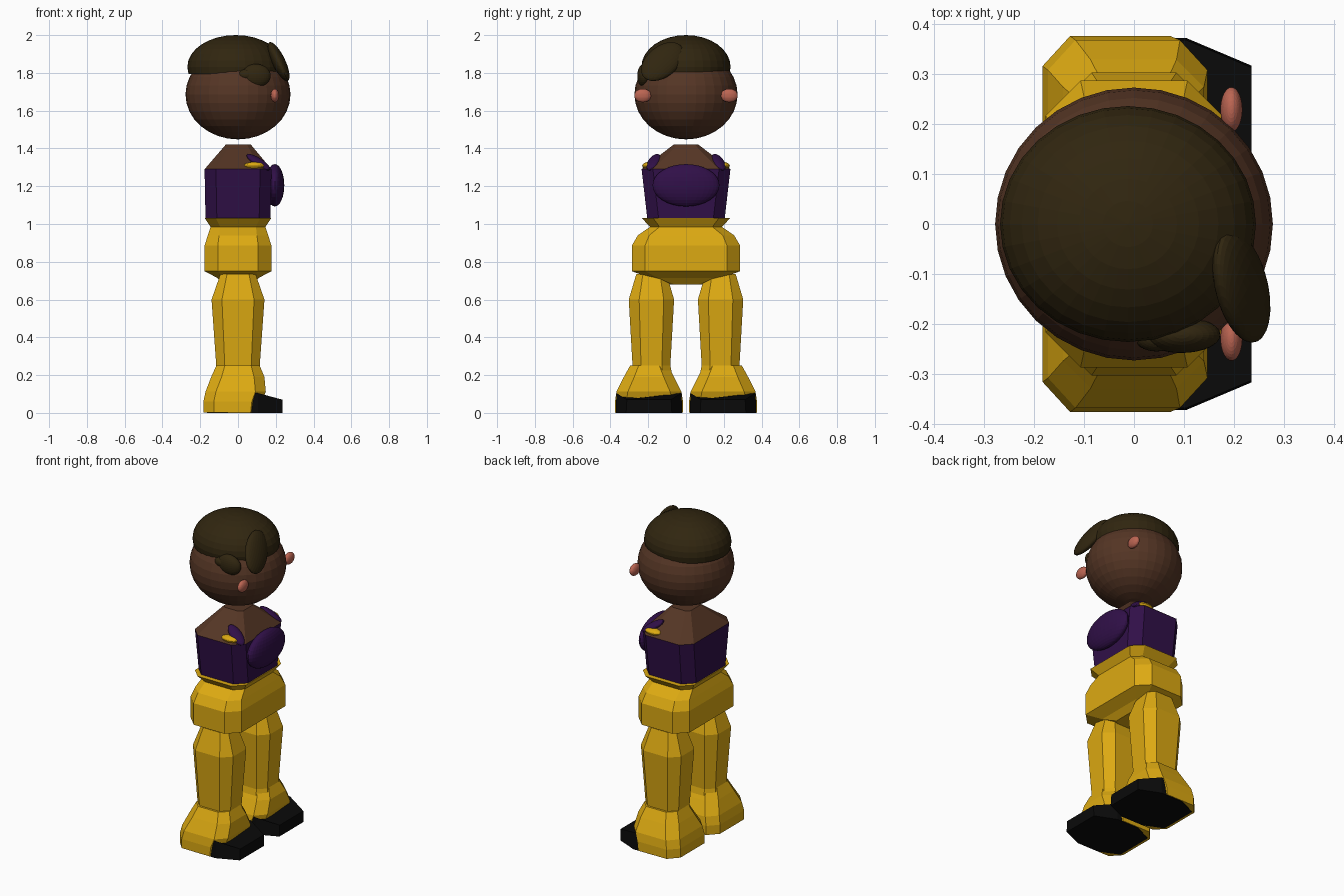
import bpy
import bmesh
from mathutils import Matrix, Vector

cube = bpy.data.objects.get("Cube")
if cube:
    bpy.data.objects.remove(cube, do_unlink=True)


def material(name, rgb):
    m = bpy.data.materials.new(name)
    m.use_nodes = True
    m.diffuse_color = (*rgb, 1)
    m.node_tree.nodes["Principled BSDF"].inputs["Base Color"].default_value = (*rgb, 1)
    return m


YELLOW = material("yellow", (0.72, 0.4, 0.006))
PURPLE = material("purple", (0.03, 0.005, 0.065))
SKIN = material("brown skin", (0.09, 0.036, 0.018))
HAIR = material("dark hair", (0.03, 0.019, 0.005))
PINK = material("pink", (0.5, 0.13, 0.085))
BLACK = material("black", (0.003, 0.003, 0.003))


def finish(name, bm, mats):
    bmesh.ops.recalc_face_normals(bm, faces=bm.faces)
    mesh = bpy.data.meshes.new(name)
    bm.to_mesh(mesh)
    bm.free()
    for m in mats:
        mesh.materials.append(m)
    ob = bpy.data.objects.new(name, mesh)
    bpy.context.collection.objects.link(ob)
    return ob


def loft(name, rings, mats, cy=0, split=None):
    """Stack of chamfered rectangles; each ring is z, x min, x max, half y, chamfer x, chamfer y."""
    bm = bmesh.new()
    loops = []
    for z, x0, x1, h, a, b in rings:
        pts = [(x0, b - h), (x0 + a, -h), (x1 - a, -h), (x1, b - h),
               (x1, h - b), (x1 - a, h), (x0 + a, h), (x0, h - b)]
        loops.append([bm.verts.new((x, cy + y, z)) for x, y in pts])
    for low, high in zip(loops, loops[1:]):
        for i in range(8):
            j = (i + 1) % 8
            bm.faces.new((low[i], low[j], high[j], high[i]))
    bm.faces.new(loops[0][::-1])
    bm.faces.new(loops[-1])
    if split is not None:
        for f in bm.faces:
            f.material_index = int(f.calc_center_median().z > split)
    return finish(name, bm, mats)


def ellipsoid(name, centre, radii, mat, rot=None, cut=None, segs=32):
    bm = bmesh.new()
    bmesh.ops.create_uvsphere(bm, u_segments=segs, v_segments=segs // 2, radius=1)
    turn = rot.to_4x4() if rot else Matrix()
    bm.transform(Matrix.Translation(centre) @ turn @ Matrix.Diagonal((*radii, 1)))
    if cut is not None:
        geom = bm.verts[:] + bm.edges[:] + bm.faces[:]
        res = bmesh.ops.bisect_plane(bm, geom=geom, plane_co=(0, 0, cut),
                                     plane_no=(0, 0, 1), clear_inner=True)
        rim = [e for e in res["geom_cut"] if isinstance(e, bmesh.types.BMEdge)]
        bmesh.ops.edgeloop_fill(bm, edges=rim)
    return finish(name, bm, [mat])


def frame(normal, along):
    """Rotation with local x on the normal and local y along the long axis."""
    n = Vector(normal).normalized()
    d = Vector(along)
    d = (d - n * d.dot(n)).normalized()
    return Matrix((n, d, n.cross(d))).transposed()


# Head and hair
ellipsoid("head", (0, 0, 1.686), (0.278, 0.273, 0.238), SKIN)
ellipsoid("hair_cap", (-0.012, 0, 1.832), (0.256, 0.236, 0.168), HAIR, cut=1.795)
ellipsoid("hair_front_lock", (0.215, -0.125, 1.86), (0.035, 0.135, 0.085), HAIR,
          frame((0.9, 0, 0.43), (-0.3, 0.7, 0.64)))
ellipsoid("hair_side_lock", (0.095, -0.222, 1.785), (0.078, 0.036, 0.062), HAIR)
ellipsoid("hair_side_tip", (0.045, -0.225, 1.79), (0.045, 0.03, 0.03), HAIR)

# Torso: purple top below, bare shoulders above
loft("torso", [
    (1.03, -0.172, 0.172, 0.205, 0.06, 0.06),
    (1.29, -0.177, 0.177, 0.235, 0.06, 0.06),
    (1.42, -0.065, 0.068, 0.066, 0.02, 0.02)], [PURPLE, SKIN], split=1.3)
ellipsoid("chest_wrap", (0.195, 0, 1.205), (0.05, 0.177, 0.112), PURPLE)

# Waist and hips
loft("waist", [
    (0.97, -0.14, 0.14, 0.18, 0.05, 0.05),
    (0.985, -0.145, 0.145, 0.19, 0.05, 0.05),
    (1.032, -0.177, 0.177, 0.235, 0.06, 0.06)], [YELLOW])
loft("hips", [
    (0.68, -0.075, 0.075, 0.09, 0.03, 0.03),
    (0.715, -0.11, 0.11, 0.19, 0.04, 0.04),
    (0.75, -0.177, 0.177, 0.287, 0.07, 0.07),
    (0.885, -0.177, 0.177, 0.287, 0.07, 0.07),
    (0.94, -0.16, 0.16, 0.255, 0.06, 0.06),
    (0.985, -0.145, 0.145, 0.19, 0.05, 0.05)], [YELLOW])

for side, s in (("left", 1), ("right", -1)):
    ellipsoid(f"{side}_ear", (0.195, s * 0.229, 1.68), (0.022, 0.045, 0.036), PINK)

    # Shoulder strap with a patch beneath it
    ellipsoid(f"{side}_strap", (0.108, s * 0.172, 1.327), (0.02, 0.075, 0.035), PURPLE,
              frame((0.45, s * 0.35, 0.85), (0.85, s * 0.3, -0.45)), segs=24)
    ellipsoid(f"{side}_shoulder_patch", (0.085, s * 0.2, 1.308), (0.055, 0.032, 0.02),
              YELLOW, segs=16)

    # Leg and boot
    loft(f"{side}_leg", [
        (0.18, -0.125, 0.125, 0.115, 0.05, 0.05),
        (0.25, -0.115, 0.115, 0.1, 0.045, 0.045),
        (0.60, -0.14, 0.14, 0.12, 0.055, 0.055),
        (0.735, -0.093, 0.093, 0.08, 0.035, 0.035)], [YELLOW], cy=s * 0.183)
    loft(f"{side}_boot", [
        (0.003, -0.183, 0.122, 0.18, 0.055, 0.06),
        (0.06, -0.183, 0.128, 0.18, 0.055, 0.06),
        (0.112, -0.172, 0.147, 0.172, 0.055, 0.06),
        (0.19, -0.142, 0.14, 0.133, 0.055, 0.055),
        (0.25, -0.115, 0.115, 0.1, 0.045, 0.045)], [YELLOW], cy=s * 0.196)

    # Black sole rising into the toe
    toe = loft(f"{side}_sole", [
        (0, -0.175, 0.235, 0.176, 0.13, 0.055),
        (0.105, -0.165, 0.235, 0.172, 0.13, 0.055)], [BLACK], cy=s * 0.196)
    for v in toe.data.vertices:
        if v.co.z > 0.05 and v.co.x > 0.2:
            v.co.z = 0.07
        if v.co.x < -0.1 and abs(v.co.x) > 0.16:
            v.co.x += 0.01
